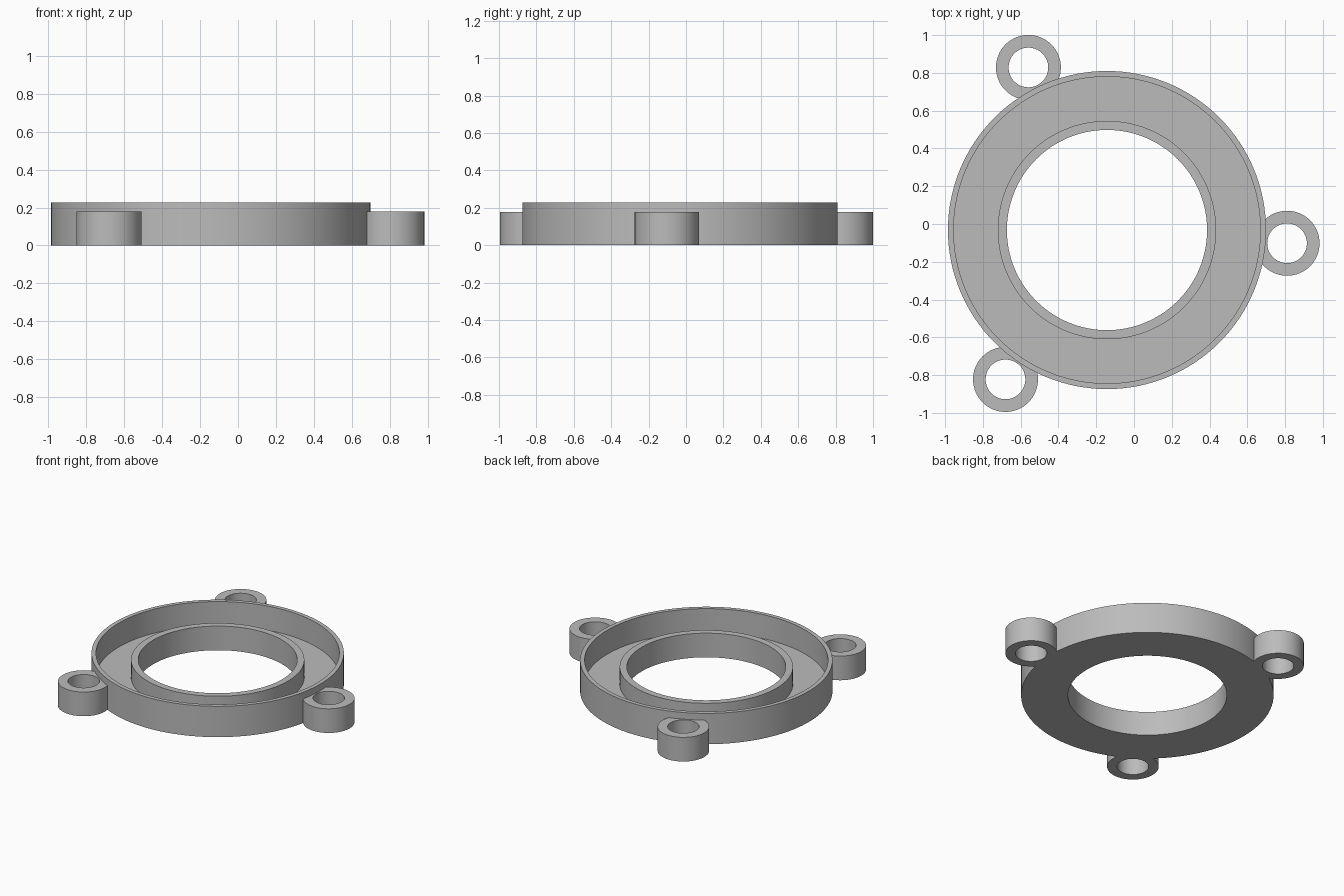
import bpy, bmesh
from math import cos, sin, tau, radians
from mathutils import Vector

cube = bpy.data.objects.get("Cube")
if cube:
    bpy.data.objects.remove(cube, do_unlink=True)

grey = bpy.data.materials.new("plain grey")
grey.use_nodes = True
grey.diffuse_color = (0.5, 0.5, 0.5, 1)
grey.node_tree.nodes["Principled BSDF"].inputs["Base Color"].default_value = (0.5, 0.5, 0.5, 1)

CENTRE = Vector((-0.143, -0.032, 0))
OUTER, WALL, FLOOR = 0.842, 0.03, 0.05
HEIGHT, LOW_HEIGHT = 0.227, 0.178
COLLAR, BORE = 0.578, 0.53


def lathe(name, profile, centre, segments, keep_out=0):
    """Spin a closed (radius, z) profile; keep_out trims it back to the tray wall."""
    bm = bmesh.new()
    rings = []
    for i in range(segments):
        a = tau * i / segments
        ring = []
        for r, z in profile:
            p = centre + Vector((r * cos(a), r * sin(a), z))
            flat = (p - CENTRE).to_2d()
            if flat.length < keep_out:
                flat = flat.normalized() * keep_out
                p = CENTRE + Vector((flat.x, flat.y, z))
            ring.append(bm.verts.new(p))
        rings.append(ring)
    n = len(profile)
    for i in range(segments):
        a, b = rings[i], rings[(i + 1) % segments]
        for j in range(n):
            k = (j + 1) % n
            bm.faces.new((a[j], b[j], b[k], a[k]))
    bmesh.ops.recalc_face_normals(bm, faces=bm.faces)
    mesh = bpy.data.meshes.new(name)
    bm.to_mesh(mesh)
    bm.free()
    mesh.materials.append(grey)
    obj = bpy.data.objects.new(name, mesh)
    bpy.context.collection.objects.link(obj)
    bpy.ops.object.select_all(action='DESELECT')
    obj.select_set(True)
    bpy.context.view_layer.objects.active = obj
    bpy.ops.object.shade_smooth_by_angle(angle=radians(30))
    return obj


# Annular tray: flat base, tall outer wall, lower collar around the bore
lathe("ring_tray", [
    (BORE, 0), (OUTER, 0), (OUTER, HEIGHT), (OUTER - WALL, HEIGHT),
    (OUTER - WALL, FLOOR), (COLLAR, FLOOR), (COLLAR, LOW_HEIGHT), (BORE, LOW_HEIGHT),
], CENTRE, 128)

# Three mounting lugs with through holes, evenly spaced around the wall
LUG_OUTER, LUG_HOLE, LUG_DISTANCE = 0.172, 0.105, 0.956
for i, label in enumerate(("left", "back", "front")):
    a = radians(-4.2 + 120 * i)
    centre = CENTRE + LUG_DISTANCE * Vector((cos(a), sin(a), 0))
    lathe(label + "_mounting_lug", [
        (LUG_HOLE, 0), (LUG_OUTER, 0), (LUG_OUTER, LOW_HEIGHT), (LUG_HOLE, LOW_HEIGHT),
    ], centre, 64, keep_out=OUTER - WALL / 2)
